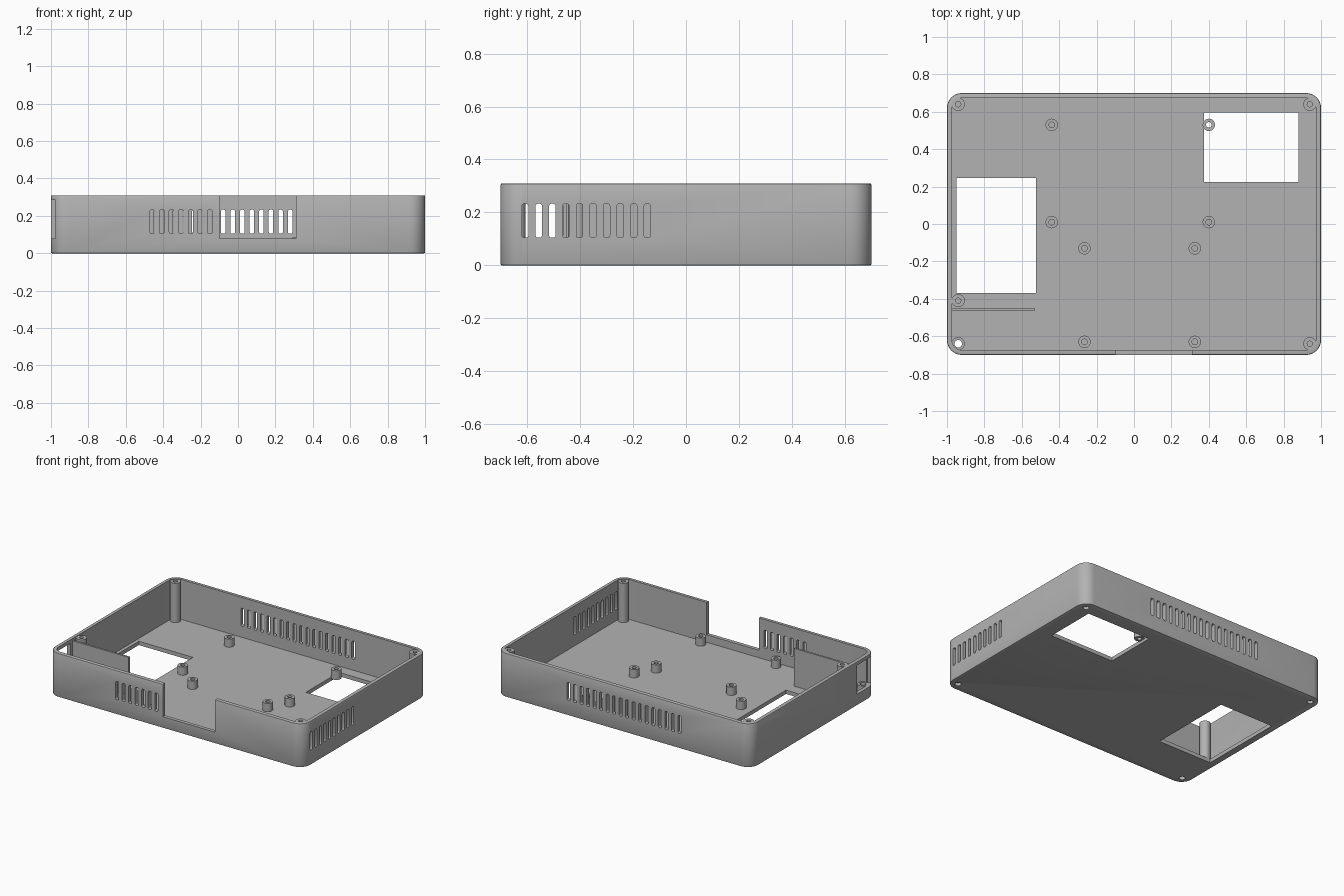
import bpy, bmesh, math
from mathutils import Matrix, Vector

cube = bpy.data.objects.get("Cube")
if cube:
    bpy.data.objects.remove(cube, do_unlink=True)

HX, HY, HZ = 1.0, 0.70, 0.31      # half length, half depth, height
WALL, FLOOR = 0.026, 0.027
POST_X, POST_Y = 0.94, 0.64

grey = bpy.data.materials.new("plain grey plastic")
grey.use_nodes = True
colour = (0.45, 0.45, 0.45, 1)
grey.diffuse_color = colour
grey.node_tree.nodes["Principled BSDF"].inputs["Base Color"].default_value = colour


def finish(name, bm):
    bmesh.ops.recalc_face_normals(bm, faces=bm.faces[:])
    mesh = bpy.data.meshes.new(name)
    bm.to_mesh(mesh)
    bm.free()
    mesh.materials.append(grey)
    obj = bpy.data.objects.new(name, mesh)
    bpy.context.collection.objects.link(obj)
    return obj


def add_box(bm, x, y, z, radius=0, axis=2, segments=8):
    """Box between (min, max) pairs, rounded on the edges along one axis."""
    size = Vector((x[1] - x[0], y[1] - y[0], z[1] - z[0]))
    mid = Vector((x[0] + x[1], y[0] + y[1], z[0] + z[1])) / 2
    part = bmesh.new()
    bmesh.ops.create_cube(part, size=1, matrix=Matrix.Translation(mid) @ Matrix.Diagonal(size).to_4x4())
    if radius:
        edges = [e for e in part.edges
                 if abs((e.verts[0].co - e.verts[1].co).normalized()[axis]) > 0.9]
        bmesh.ops.bevel(part, geom=edges, offset=radius, segments=segments, profile=0.5, affect='EDGES')
    temp = bpy.data.meshes.new("temp")
    part.to_mesh(temp)
    part.free()
    bm.from_mesh(temp)
    bpy.data.meshes.remove(temp)


def lathe(name, x, y, profile, closed):
    bm = bmesh.new()
    verts = [bm.verts.new((r, 0, z)) for r, z in profile]
    pairs = list(zip(verts, verts[1:])) + ([(verts[-1], verts[0])] if closed else [])
    edges = [bm.edges.new(p) for p in pairs]
    bmesh.ops.spin(bm, geom=verts + edges, cent=(0, 0, 0), axis=(0, 0, 1), angle=math.tau, steps=32)
    bmesh.ops.remove_doubles(bm, verts=bm.verts[:], dist=1e-5)
    obj = finish(name, bm)
    obj.location = (x, y, 0)
    return obj


def cut(obj, bm):
    cutter = finish("cutter", bm)
    cutter.hide_render = True
    mod = obj.modifiers.new("cut", 'BOOLEAN')
    mod.operation, mod.solver, mod.object = 'DIFFERENCE', 'EXACT', cutter
    bpy.context.view_layer.objects.active = obj
    bpy.ops.object.modifier_apply(modifier=mod.name)
    bpy.data.objects.remove(cutter, do_unlink=True)


# Case tray with softened outer rim and base edges
bm = bmesh.new()
add_box(bm, (-HX, HX), (-HY, HY), (0, HZ), 0.08)
rims = [e for e in bm.edges if abs(e.verts[0].co.z - e.verts[1].co.z) < 1e-5]
bmesh.ops.bevel(bm, geom=rims, offset=0.006, segments=2, profile=0.5, affect='EDGES')
tray = finish("case_tray", bm)

bm = bmesh.new()
add_box(bm, (-HX + WALL, HX - WALL), (-HY + WALL, HY - WALL), (FLOOR, HZ + 0.1), 0.055)
cut(tray, bm)

# Front notch, side port, floor windows, screw holes and vent slots
bm = bmesh.new()
add_box(bm, (-0.10, 0.31), (-HY - 0.1, -HY + 0.06), (0.08, HZ + 0.1))
add_box(bm, (-HX - 0.1, -0.95), (-0.676, -0.485), (0.08, 0.285))
add_box(bm, (-0.95, -0.525), (-0.37, 0.245), (-0.1, 0.1))
add_box(bm, (0.375, 0.88), (0.225, 0.595), (-0.1, 0.1))
for sx in (-1, 1):
    for sy in (-1, 1):
        bmesh.ops.create_cone(bm, cap_ends=True, segments=24, radius1=0.02, radius2=0.02, depth=0.12,
                              matrix=Matrix.Translation((sx * POST_X, sy * POST_Y, 0)))

PITCH, SLOT, SLOT_Z = 0.0512, 0.012, (0.105, 0.233)


def slots(start, count, wall, axis):
    for i in range(count):
        c = start + i * PITCH
        along, across = (c - SLOT, c + SLOT), (wall - 0.06, wall + 0.06)
        x, y = (along, across) if axis == 1 else (across, along)
        add_box(bm, x, y, SLOT_Z, 0.008, axis, 3)


slots(-0.458, 7, -HY, 1)      # front
slots(-0.438, 18, HY, 1)      # back
slots(-0.607, 10, HX, 0)      # left side
cut(tray, bm)

# Board standoffs
rounds = []
for x0, x1, y0, y1 in ((-0.44, 0.40, 0.01, 0.53), (-0.265, 0.325, -0.63, -0.13)):
    for x in (x0, x1):
        for y in (y0, y1):
            ring = [(0.015, 0.02), (0.015, 0.085), (0.033, 0.085), (0.033, 0.02)]
            rounds.append(lathe("standoff", x, y, ring, True))

# Tall screw posts, and a cut-down one behind the side port
blind = [(0, 0.02), (0.035, 0.02), (0.035, 0.306), (0.014, 0.306), (0.014, 0.15), (0, 0.15)]
for x, y in ((POST_X, POST_Y), (POST_X, -POST_Y), (-POST_X, POST_Y), (-POST_X, -0.41)):
    rounds.append(lathe("screw_post", x, y, blind, False))
stub = [(0.02, 0.02), (0.02, 0.08), (0.035, 0.08), (0.035, 0.02)]
rounds.append(lathe("short_post", -POST_X, -POST_Y, stub, True))

# Partition beside the side port
bm = bmesh.new()
add_box(bm, (-0.98, -0.533), (-0.464, -0.45), (0.02, 0.295))
partition = finish("partition", bm)

# Smooth the rounded surfaces, keep hard edges
bpy.ops.object.select_all(action='DESELECT')
for obj in rounds + [tray]:
    obj.select_set(True)
bpy.context.view_layer.objects.active = tray
bpy.ops.object.shade_smooth_by_angle(angle=math.radians(35))
